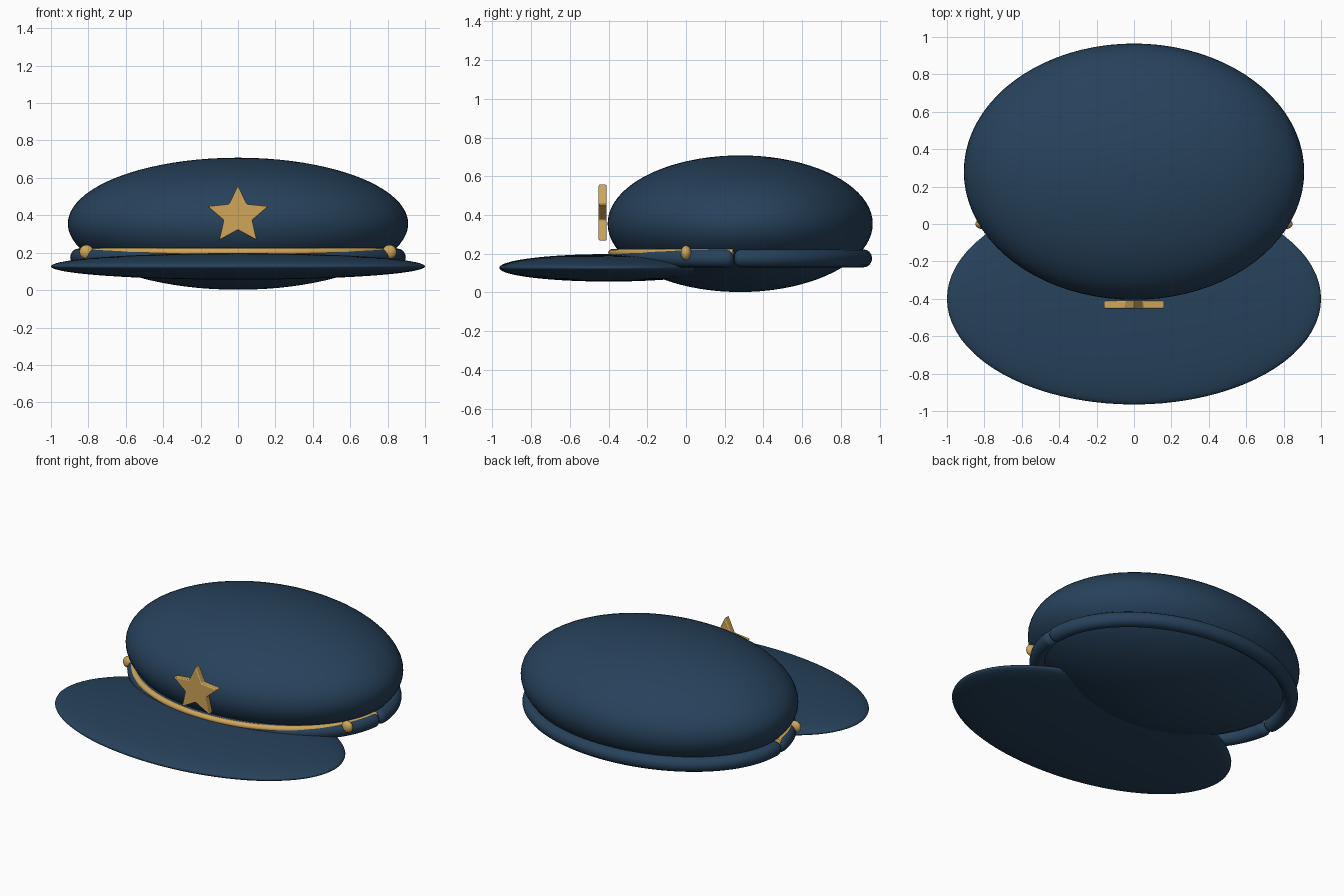
import bpy, bmesh
from math import sin, cos, pi, sqrt

cube = bpy.data.objects.get("Cube")
if cube:
    bpy.data.objects.remove(cube, do_unlink=True)


def material(name, rgb):
    mat = bpy.data.materials.new(name)
    mat.use_nodes = True
    mat.diffuse_color = (*rgb, 1)
    shader = mat.node_tree.nodes["Principled BSDF"]
    shader.inputs["Base Color"].default_value = (*rgb, 1)
    shader.inputs["Roughness"].default_value = 0.7
    return mat


navy = material("navy cloth", (0.02, 0.054, 0.105))
gold = material("gold trim", (0.62, 0.38, 0.10))


def select_only(obj):
    bpy.ops.object.select_all(action="DESELECT")
    obj.select_set(True)
    bpy.context.view_layer.objects.active = obj


def ellipsoid(name, centre, radii, mat, segments=64):
    mesh = bpy.data.meshes.new(name)
    bm = bmesh.new()
    bmesh.ops.create_uvsphere(bm, u_segments=segments, v_segments=segments // 2, radius=1)
    bmesh.ops.scale(bm, vec=radii, verts=bm.verts)
    bm.to_mesh(mesh)
    bm.free()
    mesh.materials.append(mat)
    mesh.shade_smooth()
    obj = bpy.data.objects.new(name, mesh)
    obj.location = centre
    bpy.context.collection.objects.link(obj)
    return obj


def rolled_arc(name, radii, z, thickness, start, end, mat, taper=0.06, steps=90):
    """Tube along an elliptical arc, rounded off towards both ends."""
    # extra samples sit close to the ends so that the rounding is smooth
    near = [taper * i / 8 for i in range(8)]
    span = end - start
    middle = [taper + (span - 2 * taper) * i / steps for i in range(steps + 1)]
    offsets = near + middle + [span - t for t in reversed(near)]
    data = bpy.data.curves.new(name, "CURVE")
    data.dimensions = "3D"
    data.bevel_depth = thickness
    data.bevel_resolution = 6
    data.use_fill_caps = True
    spline = data.splines.new("POLY")
    spline.points.add(len(offsets) - 1)
    for point, t in zip(spline.points, offsets):
        a = start + t
        point.co = (radii[0] * cos(a), CROWN_Y + radii[1] * sin(a), z, 1)
        edge = min(1, min(t, span - t) / taper)
        point.radius = 0.15 + 0.85 * sqrt(max(0, 1 - (1 - edge) ** 2))
    data.materials.append(mat)
    obj = bpy.data.objects.new(name, data)
    bpy.context.collection.objects.link(obj)
    select_only(obj)
    bpy.ops.object.convert(target="MESH")
    bpy.ops.object.shade_smooth_by_angle(angle=pi / 3)
    return obj


# Puffed crown and flat visor
CROWN_Y = 0.28
ellipsoid("crown", (0, CROWN_Y, 0.355), (0.91, 0.685, 0.353), navy, 80)
ellipsoid("visor", (0, -0.40, 0.127), (1.0, 0.565, 0.071), navy, 80)

# Headband in two rolled halves that meet at the sides
seam = -0.05
rolled_arc("back_band", (0.85, 0.635), 0.176, 0.047, seam, pi - seam, navy)
rolled_arc("front_band", (0.85, 0.635), 0.176, 0.047, pi - seam, 2 * pi + seam, navy)

# Gold cord lying on the front half of the band
rolled_arc("gold_cord", (0.85, 0.662), 0.204, 0.02, pi - seam, 2 * pi + seam, gold, 0.01)

# Side buttons
for side, x in (("left", 0.81), ("right", -0.81)):
    ellipsoid(side + "_button", (x, 0, 0.204), (0.038, 0.027, 0.038), gold, 32)

# Star badge in front of the crown
mesh = bpy.data.meshes.new("star_badge")
bm = bmesh.new()
outline = []
for i in range(10):
    r = 1 if i % 2 == 0 else 0.47
    a = pi / 2 + i * pi / 5
    outline.append(bm.verts.new((0.171 * r * cos(a), -0.452, 0.398 + 0.162 * r * sin(a))))
face = bm.faces.new(outline)
solid = bmesh.ops.extrude_face_region(bm, geom=[face])
moved = [v for v in solid["geom"] if isinstance(v, bmesh.types.BMVert)]
bmesh.ops.translate(bm, vec=(0, 0.042, 0), verts=moved)
bmesh.ops.recalc_face_normals(bm, faces=bm.faces)
bm.to_mesh(mesh)
bm.free()
mesh.materials.append(gold)
star = bpy.data.objects.new("star_badge", mesh)
bpy.context.collection.objects.link(star)
bevel = star.modifiers.new("soft_edges", "BEVEL")
bevel.width = 0.006
bevel.segments = 3
select_only(star)
bpy.ops.object.shade_smooth_by_angle(angle=pi / 6)
